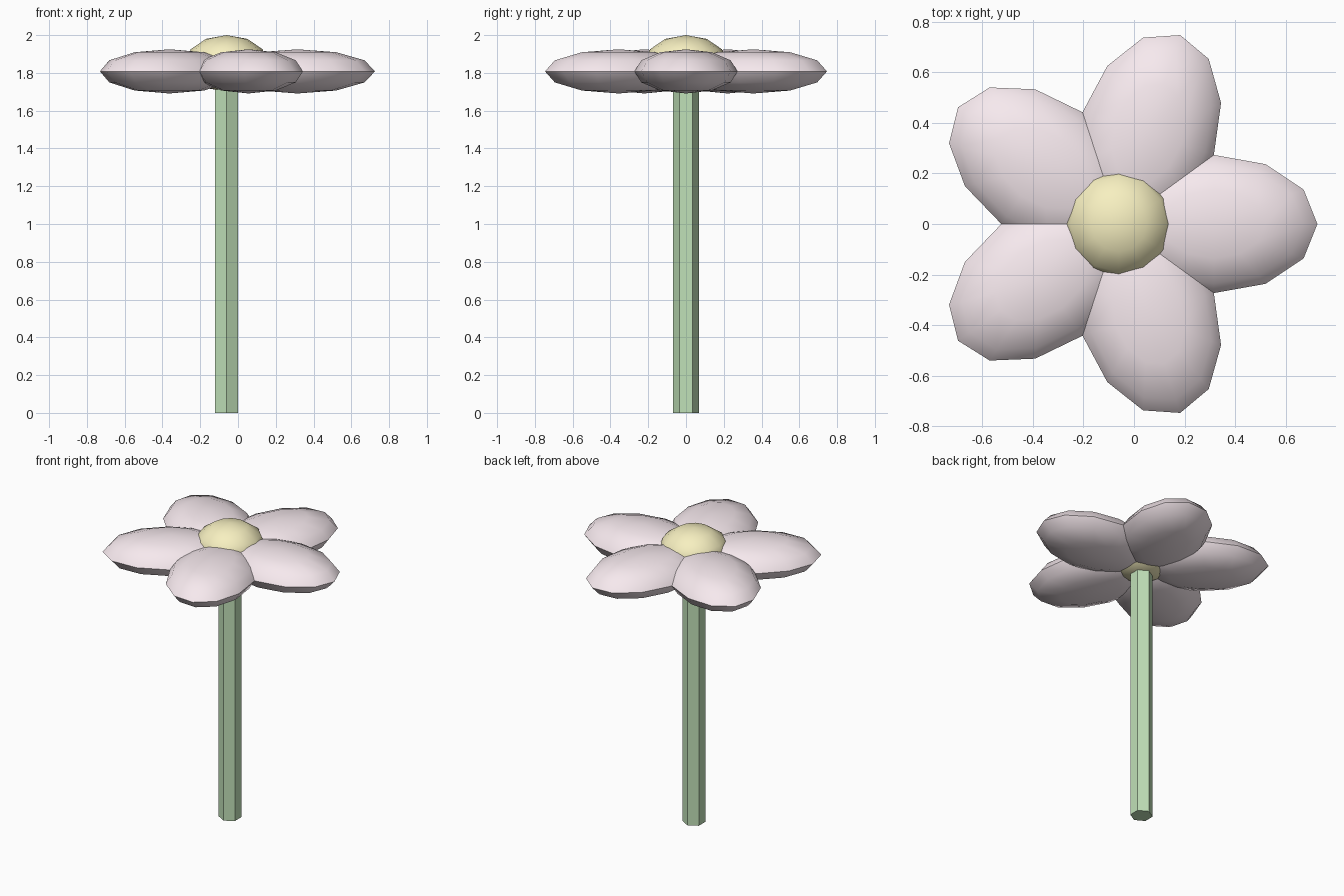
import bpy
from math import radians, cos, sin

if "Cube" in bpy.data.objects:
    bpy.data.objects.remove(bpy.data.objects["Cube"])

CX = -0.06  # flower axis


def finish(name, color, smooth=None):
    ob = bpy.context.object
    ob.name = name
    mat = bpy.data.materials.get(color[0]) or bpy.data.materials.new(color[0])
    mat.diffuse_color = color[1]
    mat.use_nodes = True
    mat.node_tree.nodes["Principled BSDF"].inputs["Base Color"].default_value = mat.diffuse_color
    ob.data.materials.append(mat)
    bpy.ops.object.transform_apply(location=False, rotation=True, scale=True)
    if smooth:
        bpy.ops.object.shade_smooth_by_angle(angle=radians(smooth))
    return ob


def ellipsoid(name, loc, size, turn, color):
    bpy.ops.mesh.primitive_uv_sphere_add(segments=12, ring_count=6, radius=1,
                                         location=loc, rotation=(0, 0, turn))
    bpy.context.object.scale = size
    return finish(name, color, 60)


GREEN = ("stem_green", (0.53, 0.75, 0.48, 1))
PINK = ("petal_pink", (0.93, 0.82, 0.86, 1))
YELLOW = ("centre_yellow", (0.93, 0.87, 0.53, 1))

# Six-sided stem
bpy.ops.mesh.primitive_cylinder_add(vertices=6, radius=0.07, depth=1.8,
                                    location=(CX, 0, 0.9))
finish("stem", GREEN)

# Five flattened petals around the axis
for i in range(5):
    a = radians(72 * i)
    ellipsoid(f"petal_{i + 1}", (CX + 0.375 * cos(a), 0.375 * sin(a), 1.808),
              (0.41, 0.273, 0.117), a, PINK)

# Domed flower centre
ellipsoid("flower_centre", (CX, 0, 1.85), (0.22, 0.22, 0.15), 0, YELLOW)
